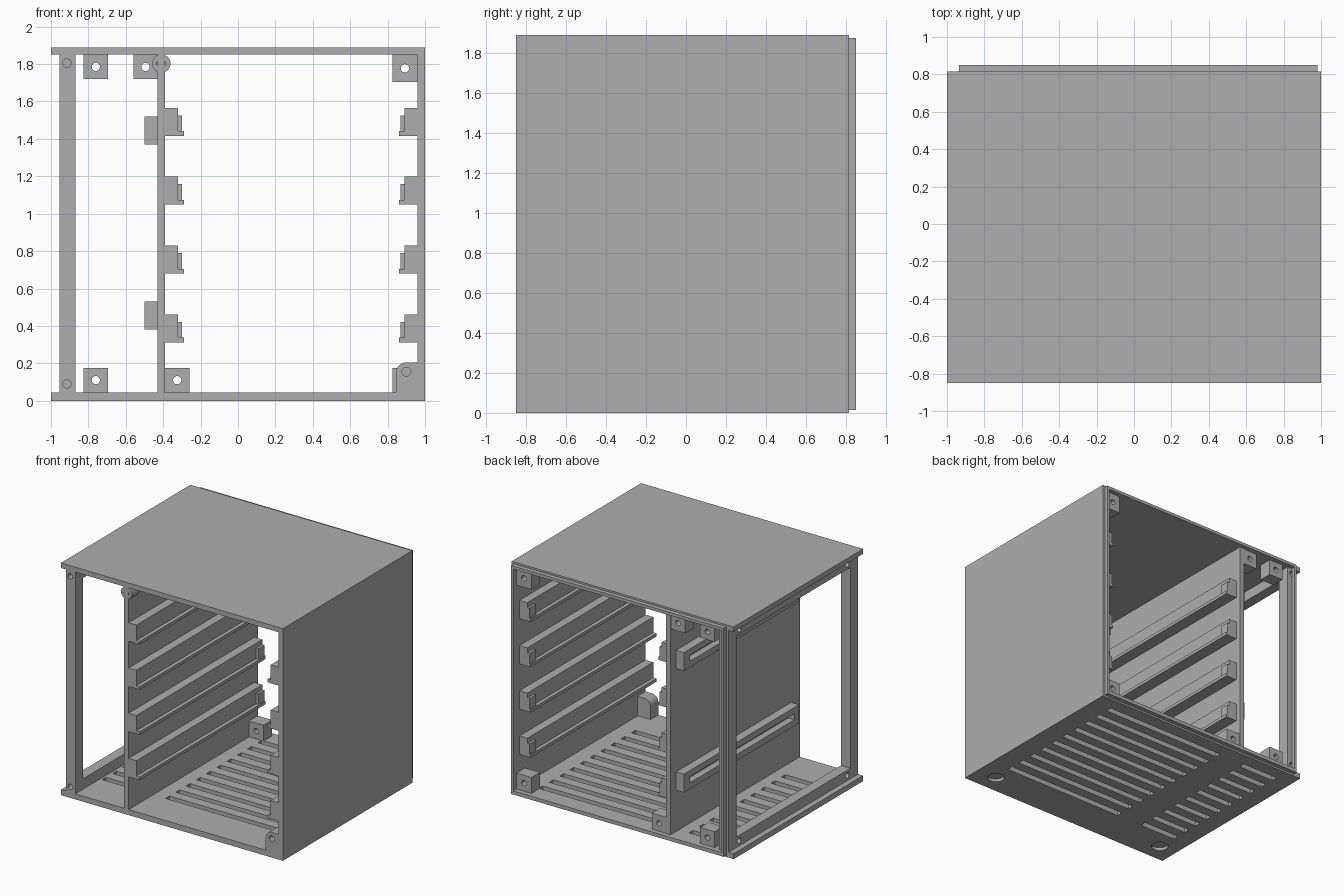
import bpy, bmesh, math
from mathutils import Matrix, Vector

default = bpy.data.objects.get("Cube")
if default:
    bpy.data.objects.remove(default, do_unlink=True)

grey = bpy.data.materials.new("plain grey")
grey.use_nodes = True
grey.diffuse_color = (0.42, 0.42, 0.42, 1)
grey.node_tree.nodes["Principled BSDF"].inputs["Base Color"].default_value = (0.42, 0.42, 0.42, 1)

FRONT, BACK, LIP = -0.85, 0.815, 0.85
FLOOR, CEIL, TOP = 0.045, 1.85, 1.89


def add_box(bm, x, y, z):
    """Box from three (low, high) ranges."""
    size = Matrix.Diagonal((x[1] - x[0], y[1] - y[0], z[1] - z[0], 1))
    mid = Matrix.Translation((sum(x) / 2, sum(y) / 2, sum(z) / 2))
    bmesh.ops.create_cube(bm, size=1, matrix=mid @ size)


def add_rod(bm, centre, radius, length, axis="Y"):
    """Cylinder centred on a point along an axis."""
    turn = {"X": Matrix.Rotation(math.pi / 2, 4, "Y"),
            "Y": Matrix.Rotation(math.pi / 2, 4, "X"), "Z": Matrix()}[axis]
    bmesh.ops.create_cone(bm, cap_ends=True, segments=32, radius1=radius, radius2=radius,
                          depth=length, matrix=Matrix.Translation(centre) @ turn)


def finish(bm, name):
    mesh = bpy.data.meshes.new(name)
    bm.to_mesh(mesh)
    bm.free()
    mesh.materials.append(grey)
    obj = bpy.data.objects.new(name, mesh)
    bpy.context.collection.objects.link(obj)
    return obj


def box(name, x, y, z):
    bm = bmesh.new()
    add_box(bm, x, y, z)
    return finish(bm, name)


def prism(name, profile, y):
    """Extrude an x-z outline between two y values."""
    bm = bmesh.new()
    face = bm.faces.new([bm.verts.new((px, y[0], pz)) for px, pz in profile])
    out = bmesh.ops.extrude_face_region(bm, geom=[face])
    moved = [v for v in out["geom"] if isinstance(v, bmesh.types.BMVert)]
    bmesh.ops.translate(bm, verts=moved, vec=Vector((0, y[1] - y[0], 0)))
    bmesh.ops.recalc_face_normals(bm, faces=bm.faces)
    return finish(bm, name)


def cut(obj, cutter_bm):
    """Subtract the cutter mesh and discard it."""
    cutter = finish(cutter_bm, "cutter")
    cutter.hide_render = True
    mod = obj.modifiers.new("cut", "BOOLEAN")
    mod.operation, mod.solver, mod.object = "DIFFERENCE", "EXACT", cutter
    bpy.context.view_layer.objects.active = obj
    bpy.ops.object.modifier_apply(modifier=mod.name)
    bpy.data.objects.remove(cutter, do_unlink=True)


# Main panels
box("top_panel", (-1, 1), (FRONT, BACK), (CEIL, TOP))
box("side_wall", (0.96, 1), (FRONT, BACK), (FLOOR, CEIL))
box("divider", (-0.43, -0.39), (FRONT, BACK), (FLOOR, CEIL))
floor = box("floor_panel", (-1, 1), (FRONT, BACK), (0, FLOOR))

# Floor vents and foot recesses
bm = bmesh.new()
for i in range(10):
    y = 0.68 - i * 0.132
    for span in ((-0.28, 0.83), (-0.85, -0.52)):
        add_box(bm, span, (y - 0.025, y + 0.025), (-0.1, 0.1))
for x in (-0.84, 0.82):
    add_rod(bm, (x, -0.69, 0), 0.065, 0.05, "Z")
cut(floor, bm)

# Open side frame: posts joined by rails
SIDE = (-0.955, -0.87)
for name, y in (("front_post", (FRONT, FRONT + 0.1)), ("rear_post", (BACK - 0.1, BACK))):
    post = box(name, SIDE, y, (FLOOR, CEIL))
    bm = bmesh.new()
    outer = FRONT if name == "front_post" else BACK
    for z in (0.09, 1.805):
        add_rod(bm, (-0.915, outer, z), 0.022, 0.12)
    cut(post, bm)
for name, z in (("lower_side_rail", (FLOOR, 0.13)), ("upper_side_rail", (1.765, CEIL))):
    rail = box(name, SIDE, (FRONT + 0.1, BACK - 0.1), z)
    bm = bmesh.new()
    for y in (-0.71, 0.68):
        add_rod(bm, (SIDE[0], y, sum(z) / 2), 0.022, 0.06, "X")
    cut(rail, bm)

# Rear lip
box("rear_lip_top", (-0.935, 0.98), (BACK, LIP), (CEIL, 1.875))
box("rear_lip_bottom", (-0.935, 0.98), (BACK, LIP), (0.015, FLOOR))
box("rear_lip_side", (0.96, 0.98), (BACK, LIP), (FLOOR, CEIL))
box("rear_lip_post", (-0.935, -0.915), (BACK, LIP), (FLOOR, CEIL))

# Paired drawer runners with a stop at the rear
for i in range(4):
    z = 0.312 + i * 0.368
    for side, wall, sign in (("right", -0.39, 1), ("left", 0.96, -1)):
        steps = ((0, 0), (0.1, 0), (0.1, 0.025), (0.07, 0.025), (0.07, 0.15), (0, 0.15))
        prism(f"{side}_runner_{i + 1}", [(wall + sign * a, z + b) for a, b in steps],
              (FRONT, 0.77))
        box(f"{side}_runner_stop_{i + 1}", sorted((wall + sign * 0.07, wall + sign * 0.09)),
            (0.69, 0.77), (z + 0.025, z + 0.11))

# Grooved guides on the narrow bay side of the divider
for name, z in (("lower_guide", 0.455), ("upper_guide", 1.445)):
    guide = box(name, (-0.5, -0.43), (-0.74, 0.74), (z - 0.075, z + 0.075))
    bm = bmesh.new()
    add_box(bm, (-0.55, -0.445), (-0.68, 0.66), (z - 0.025, z + 0.025))
    cut(guide, bm)

# Rear fixing blocks with through holes
LOW, HIGH = (FLOOR, 0.175), (1.72, CEIL)
blocks = (("bay_top", (-0.825, -0.695), HIGH), ("divider_top", (-0.56, -0.43), HIGH),
          ("wall_top", (0.825, 0.96), (1.705, CEIL)), ("bay_bottom", (-0.825, -0.695), LOW),
          ("divider_bottom", (-0.39, -0.26), LOW), ("wall_bottom", (0.825, 0.96), LOW))
for name, x, z in blocks:
    block = box(name + "_fixing_block", x, (0.7, 0.81), z)
    bm = bmesh.new()
    add_rod(bm, (sum(x) / 2, 0.75, sum(z) / 2), 0.022, 0.4)
    cut(block, bm)

# Front screw bosses with blind holes
bm = bmesh.new()
add_rod(bm, (-0.41, FRONT + 0.05, 1.803), 0.049, 0.1)
top_boss = finish(bm, "top_boss")
arc = [(0.9 + 0.055 * math.cos(a), 0.15 + 0.055 * math.sin(a))
       for a in (math.pi * (0.5 + k / 20) for k in range(11))]
low_boss = prism("lower_boss", arc + [(0.845, FLOOR), (0.96, FLOOR), (0.96, 0.205)],
                 (FRONT, FRONT + 0.1))
for boss, x, z in ((top_boss, -0.41, 1.803), (low_boss, 0.9, 0.155)):
    bm = bmesh.new()
    add_rod(bm, (x, FRONT, z), 0.024, 0.16)
    cut(boss, bm)
